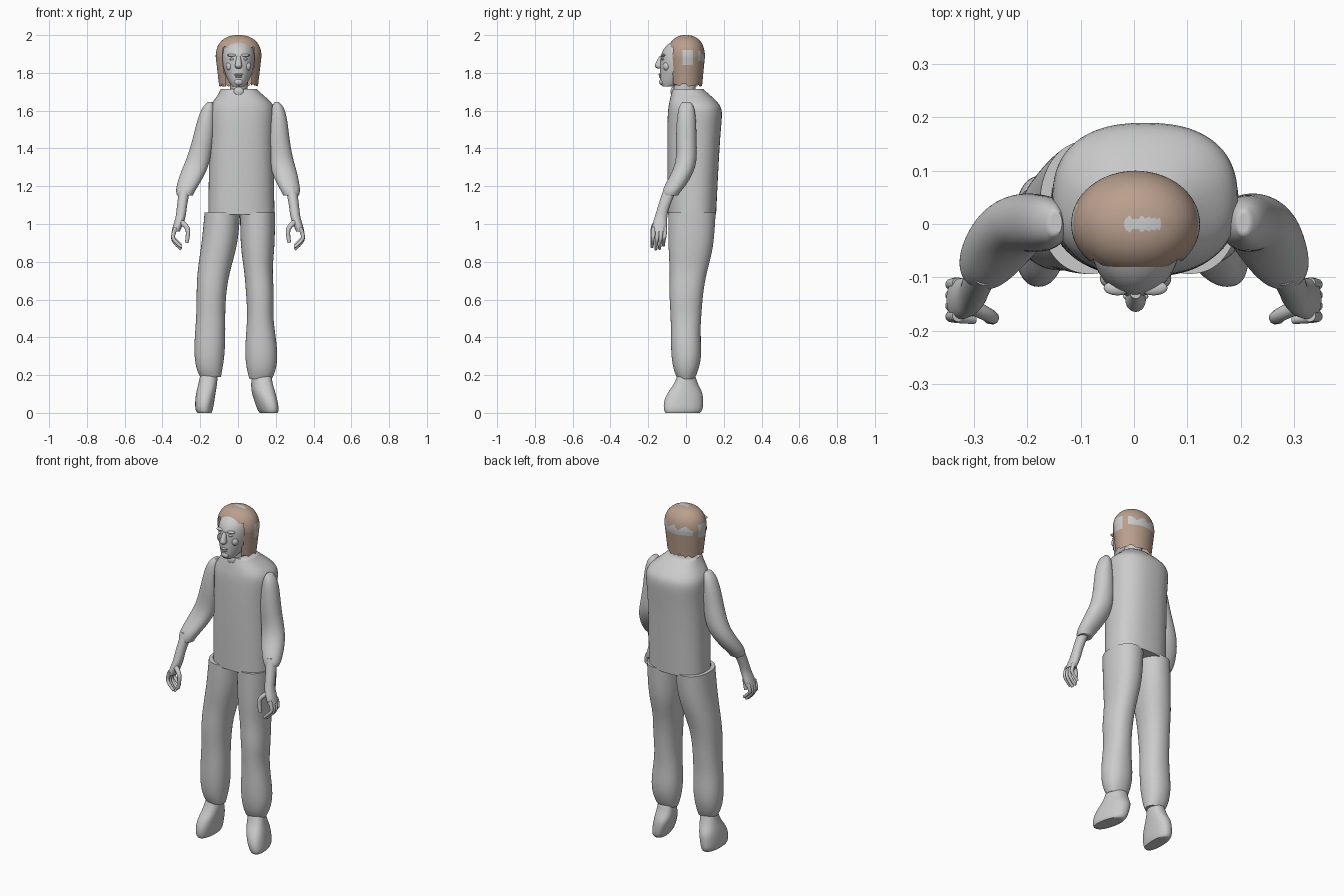
import bpy, bmesh, math, random
from mathutils import Matrix

random.seed(4)
cube = bpy.data.objects.get("Cube")
if cube:
    bpy.data.objects.remove(cube)


def material(name, rgb):
    mat = bpy.data.materials.new(name)
    mat.use_nodes = True
    mat.diffuse_color = (*rgb, 1)
    mat.node_tree.nodes["Principled BSDF"].inputs["Base Color"].default_value = (*rgb, 1)
    return mat


grey = material("plain grey", (0.6, 0.6, 0.6))
tan = material("hair tan", (0.49, 0.35, 0.27))


def finish(bm, name, mats, subdivide=0):
    """Turn a bmesh into a smooth shaded object."""
    bmesh.ops.recalc_face_normals(bm, faces=bm.faces)
    mesh = bpy.data.meshes.new(name)
    bm.to_mesh(mesh)
    bm.free()
    obj = bpy.data.objects.new(name, mesh)
    bpy.context.collection.objects.link(obj)
    for mat in mats:
        mesh.materials.append(mat)
    bpy.ops.object.select_all(action='DESELECT')
    obj.select_set(True)
    bpy.context.view_layer.objects.active = obj
    bpy.ops.object.shade_smooth_by_angle(angle=math.radians(60))
    if subdivide:
        mod = obj.modifiers.new("Smooth", 'SUBSURF')
        mod.levels = mod.render_levels = subdivide
    return obj


def loft(name, rings, power=2.0, shear=0.0, sides=24):
    """Skin oval rings, each given as z, x min, x max, y min, y max."""
    bm = bmesh.new()
    crease = bm.edges.layers.float.new("crease_edge")
    loops = []
    for z, x0, x1, y0, y1 in rings:
        loop = []
        for i in range(sides):
            a = math.tau * i / sides
            c, s = math.cos(a), math.sin(a)
            c = math.copysign(abs(c) ** (2 / power), c)
            s = math.copysign(abs(s) ** (2 / power), s)
            y = (y0 + y1) / 2 + s * (y1 - y0) / 2
            x = (x0 + x1) / 2 + c * (x1 - x0) / 2 + shear * s * (y1 - y0) / 2
            loop.append(bm.verts.new((x, y, z)))
        loops.append(loop)
    for low, high in zip(loops, loops[1:]):
        for i in range(sides):
            j = (i + 1) % sides
            bm.faces.new((low[i], low[j], high[j], high[i]))
    for loop in (loops[0], loops[-1]):
        cap = bm.faces.new(loop)
        for edge in cap.edges:
            edge[crease] = 1.0
    return finish(bm, name, [grey], 2)


def blob(name, centre, size):
    """Small ellipsoid."""
    bm = bmesh.new()
    bmesh.ops.create_uvsphere(bm, u_segments=20, v_segments=12, radius=1)
    bm.transform(Matrix.Translation(centre) @ Matrix.Diagonal((*size, 1)))
    return finish(bm, name, [grey])


def tube(name, points, radius):
    """Finger-like tube that narrows towards its tip."""
    curve = bpy.data.curves.new(name, 'CURVE')
    curve.dimensions = '3D'
    curve.bevel_depth = radius
    curve.bevel_resolution = 3
    curve.use_fill_caps = True
    spline = curve.splines.new('NURBS')
    spline.points.add(len(points) - 1)
    for i, (p, co) in enumerate(zip(spline.points, points)):
        p.co = (*co, 1)
        p.radius = 1 - 0.35 * i / (len(points) - 1)
    spline.use_endpoint_u = True
    spline.order_u = 3
    curve.materials.append(grey)
    obj = bpy.data.objects.new(name, curve)
    bpy.context.collection.objects.link(obj)


# Shirt body, broad across the shoulder blades
loft("shirt", [
    (1.05, -.158, .194, -.095, .16), (1.3, -.155, .19, -.1, .172),
    (1.5, -.15, .19, -.1, .184), (1.6, -.158, .2, -.097, .196),
    (1.64, -.14, .185, -.09, .175), (1.685, -.105, .13, -.08, .125),
    (1.715, -.092, .1, -.07, .09)], power=2.4, sides=32)

# Neck with the throat showing at the collar
loft("neck", [(1.66, -.045, .055, -.07, .05), (1.72, -.04, .05, -.065, .05),
              (1.78, -.045, .055, -.07, .05)])
blob("throat", (.004, -.068, 1.7), (.028, .014, .026))

# Trousers
loft("right_trouser_leg", [
    (.19, -.2, -.09, -.045, .045), (.23, -.222, -.082, -.065, .065),
    (.32, -.235, -.068, -.08, .085), (.45, -.226, -.066, -.08, .075),
    (.54, -.22, -.068, -.082, .082), (.66, -.22, -.06, -.09, .09),
    (.76, -.215, -.04, -.085, .11), (.9, -.192, .002, -.095, .148),
    (1.06, -.178, .012, -.095, .158)], power=2.2)
loft("left_trouser_leg", [
    (.18, .06, .18, -.045, .045), (.22, .048, .2, -.065, .065),
    (.3, .035, .213, -.08, .085), (.42, .042, .198, -.08, .075),
    (.52, .05, .184, -.082, .082), (.63, .042, .194, -.09, .09),
    (.75, .034, .18, -.085, .11), (.87, .012, .195, -.095, .148),
    (1.06, .01, .198, -.095, .158)], power=2.2)

# Rounded shoes, toes turned out
loft("right_shoe", [
    (0, -.215, -.14, -.11, .075), (.015, -.227, -.133, -.119, .09),
    (.06, -.228, -.125, -.12, .092), (.11, -.222, -.118, -.098, .09),
    (.15, -.21, -.11, -.062, .062), (.23, -.195, -.105, -.035, .04)],
    power=2.3, shear=.012 / .1 * .1)
loft("left_shoe", [
    (0, .12, .205, -.11, .075), (.015, .108, .212, -.119, .09),
    (.06, .092, .206, -.12, .092), (.11, .075, .194, -.098, .09),
    (.15, .07, .182, -.062, .062), (.23, .075, .17, -.035, .04)],
    power=2.3, shear=-.2)

# Sleeves, forearms and hands, with the left shoulder set a little wider
sleeve = [(1.15, -.322, -.24, -.122, -.042), (1.17, -.33, -.23, -.125, -.03),
          (1.21, -.325, -.205, -.112, .005), (1.28, -.302, -.165, -.07, .045),
          (1.35, -.27, -.143, -.05, .06), (1.45, -.24, -.125, -.054, .056),
          (1.55, -.217, -.12, -.05, .054), (1.62, -.19, -.122, -.04, .045),
          (1.645, -.16, -.135, -.02, .025)]
forearm = [(.96, -.352, -.308, -.18, -.102), (1.0, -.342, -.29, -.178, -.1),
           (1.04, -.328, -.275, -.165, -.1), (1.09, -.325, -.272, -.15, -.09),
           (1.2, -.31, -.25, -.115, -.04)]


def sided(x, z, side):
    return x if side == "right" else -x + max(0, (z - 1.2) * .13)


for side in ("right", "left"):
    for part, rings in (("sleeve", sleeve), ("forearm", forearm)):
        loft(f"{side}_{part}", [
            (z, *sorted((sided(a, z, side), sided(b, z, side))), c, d)
            for z, a, b, c, d in rings], power=2.1)
    for n in range(4):
        y = -.172 + n * .02
        drop = (.012, 0, .003, .02)[n]
        path = [(-.33, y, .98), (-.347, y, .94), (-.34, y - .005, .9 + drop),
                (-.3, y - .008, .866 + drop)]
        tube(f"{side}_finger_{n + 1}", [(sided(x, z, side), y, z) for x, y, z in path], .012)
    path = [(-.315, -.15, 1.02), (-.27, -.172, .99), (-.262, -.178, .95), (-.272, -.178, .9)]
    tube(f"{side}_thumb", [(sided(x, z, side), y, z) for x, y, z in path], .015)

# Head
loft("head", [
    (1.728, -.03, .035, -.125, -.06), (1.745, -.045, .05, -.138, .01),
    (1.785, -.066, .071, -.138, .06), (1.83, -.08, .085, -.138, .075),
    (1.88, -.085, .09, -.138, .08), (1.93, -.08, .085, -.122, .075),
    (1.965, -.058, .063, -.08, .05), (1.98, -.025, .03, -.04, .02)])

# Face
loft("nose", [(1.822, -.008, .014, -.15, -.12), (1.832, -.018, .024, -.167, -.12),
              (1.845, -.015, .021, -.165, -.12), (1.89, -.007, .013, -.14, -.12)])
blob("upper_lip", (.003, -.136, 1.791), (.024, .009, .006))
blob("lower_lip", (.003, -.134, 1.78), (.019, .01, .006))
blob("chin", (.003, -.126, 1.752), (.024, .016, .018))
for side, sign in (("right", -1), ("left", 1)):
    blob(f"{side}_brow", (.003 + sign * .034, -.12, 1.893), (.026, .014, .008))
    blob(f"{side}_eye", (.003 + sign * .033, -.121, 1.873), (.014, .011, .007))
    blob(f"{side}_cheek", (.003 + sign * .045, -.102, 1.835), (.022, .02, .024))
    blob(f"{side}_ear", (.003 + sign * .088, -.02, 1.855), (.01, .02, .035))

# Hair: domed shell, open over the face, with bare scalp patches
bm = bmesh.new()
bmesh.ops.create_uvsphere(bm, u_segments=64, v_segments=48, radius=1)
for v in bm.verts:
    flat = math.hypot(v.co.x, v.co.y) or 1
    t = v.co.z
    r = (1 - min(t, 1) ** 2.3) ** (1 / 2.3) if t > 0 else 1 + .16 * t
    if abs(t) > .999:
        r = 0
    v.co = (.003 + .121 * r * v.co.x / flat, r * .1 * v.co.y / flat,
            1.885 + (.115 if t > 0 else .165) * t)
gone = []
for f in bm.faces:
    c = f.calc_center_median()
    if c.z < 1.735 or (c.y < -.068 and c.z < 1.935):
        gone.append(f)
bmesh.ops.delete(bm, geom=gone, context='FACES')
for v in bm.verts:
    if v.is_boundary:
        v.co.z += random.uniform(-.01, .006)
for f in bm.faces:
    c = f.calc_center_median()
    back = c.y > .06 and 1.868 < c.z < 1.905 + .01 * math.sin(c.x * 90)
    temple = abs(c.x) > .08 and -.02 < c.y < .035 and 1.845 < c.z < 1.92
    crown = c.z > 1.95 and -.012 < c.y < .012 and -.015 < c.x < .05
    f.material_index = int(back or temple or crown)
finish(bm, "hair", [tan, grey])
